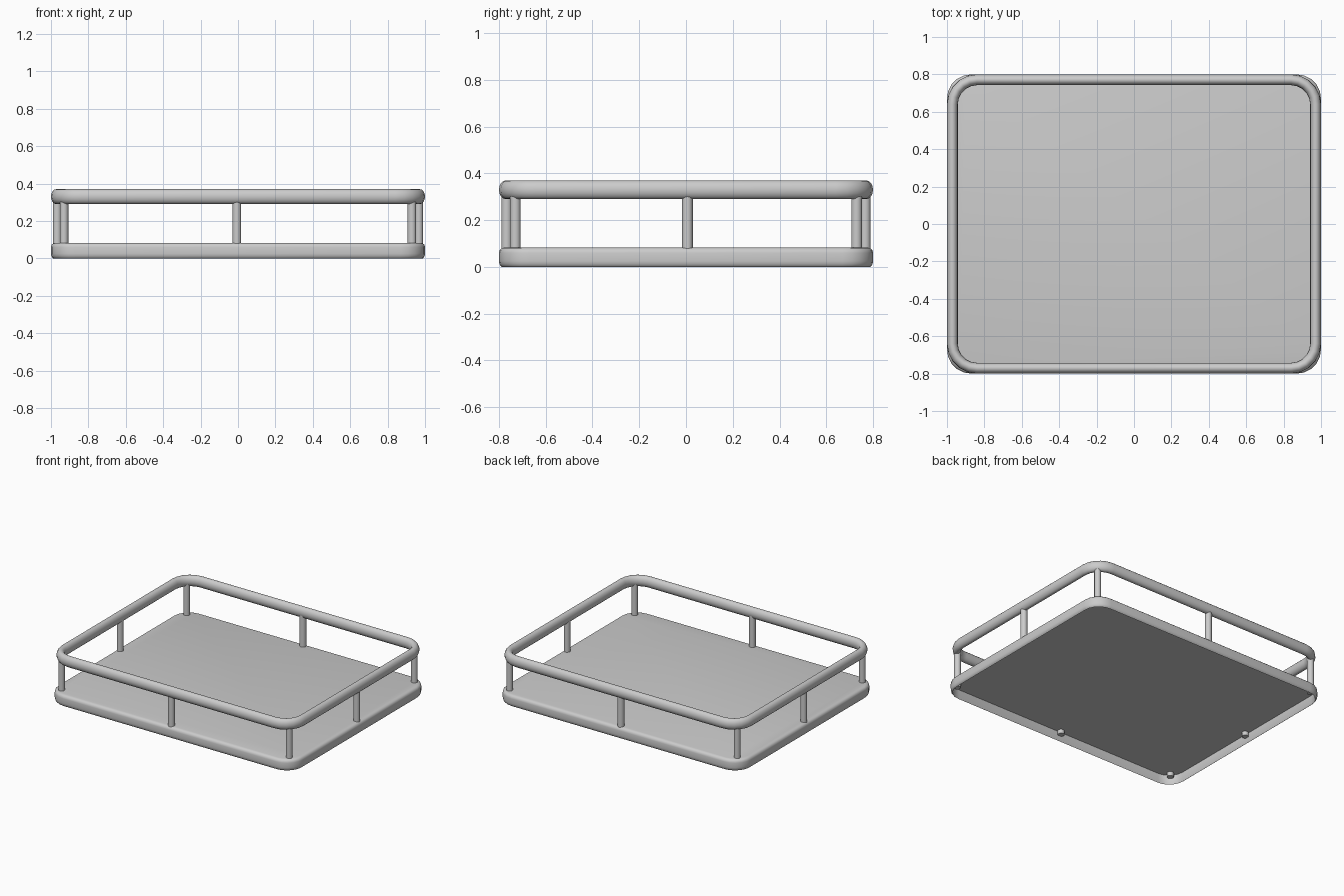
import bpy, bmesh, math

if "Cube" in bpy.data.objects:
    bpy.data.objects.remove(bpy.data.objects["Cube"])

X, Y = 1.0, 0.8


def loop(bm, inset, z, radius, seg=5):
    """Ring of vertices along a rounded rectangle inset from the outer size."""
    r = max(radius - inset, 0.01)
    cx, cy = X - inset - r, Y - inset - r
    ring = []
    for k, (sx, sy) in enumerate([(1, 1), (-1, 1), (-1, -1), (1, -1)]):
        for i in range(seg + 1):
            a = math.pi / 2 * (k + i / seg)
            ring.append(bm.verts.new((sx * cx + r * math.cos(a),
                                      sy * cy + r * math.sin(a), z)))
    return ring


def loft(name, profile, radius, closed):
    """Sweep an (inset, z) profile round the rectangle, capping or closing it."""
    bm = bmesh.new()
    rings = [loop(bm, d, z, radius) for d, z in profile]
    pairs = list(zip(rings, rings[1:]))
    if closed:
        pairs.append((rings[-1], rings[0]))
    for a, b in pairs:
        n = len(a)
        for i in range(n):
            j = (i + 1) % n
            bm.faces.new((a[i], a[j], b[j], b[i]))
    if not closed:
        bm.faces.new(rings[0])
        bm.faces.new(rings[-1])
    bmesh.ops.recalc_face_normals(bm, faces=bm.faces)
    finish(name, bm)


def finish(name, bm):
    me = bpy.data.meshes.new(name)
    bm.to_mesh(me)
    bm.free()
    ob = bpy.data.objects.new(name, me)
    bpy.context.collection.objects.link(ob)
    bpy.ops.object.select_all(action='DESELECT')
    ob.select_set(True)
    bpy.context.view_layer.objects.active = ob
    bpy.ops.object.shade_smooth_by_angle(angle=math.radians(40))


# Tray base: thin floor with a rounded skirt, open underneath
loft("tray_base", [(0.015, 0.07), (0.015, 0.005), (0.012, 0.0), (0.008, 0.003),
                   (0.002, 0.012), (0.0, 0.025), (0.0, 0.06), (0.003, 0.072),
                   (0.012, 0.08), (0.025, 0.083)], 0.13, False)

# Upper rail: oval tube
rail = []
for i in range(16):
    a = 2 * math.pi * i / 16
    rail.append((0.029 - 0.029 * math.cos(a), 0.33 + 0.04 * math.sin(a)))
loft("upper_rail", rail, 0.16, True)

# Posts at the corners and the middle of each side
spots = [(sx * 0.93, sy * 0.73) for sx in (-1, 1) for sy in (-1, 1)]
spots += [(s * 0.967, 0.006) for s in (-1, 1)]
spots += [(-0.006, s * 0.767) for s in (-1, 1)]
for i, (x, y) in enumerate(spots):
    bm = bmesh.new()
    bmesh.ops.create_cone(bm, cap_ends=True, segments=16, radius1=0.023,
                          radius2=0.023, depth=0.28)
    bmesh.ops.translate(bm, verts=bm.verts, vec=(x, y, 0.18))
    finish(f"post_{i + 1}", bm)
